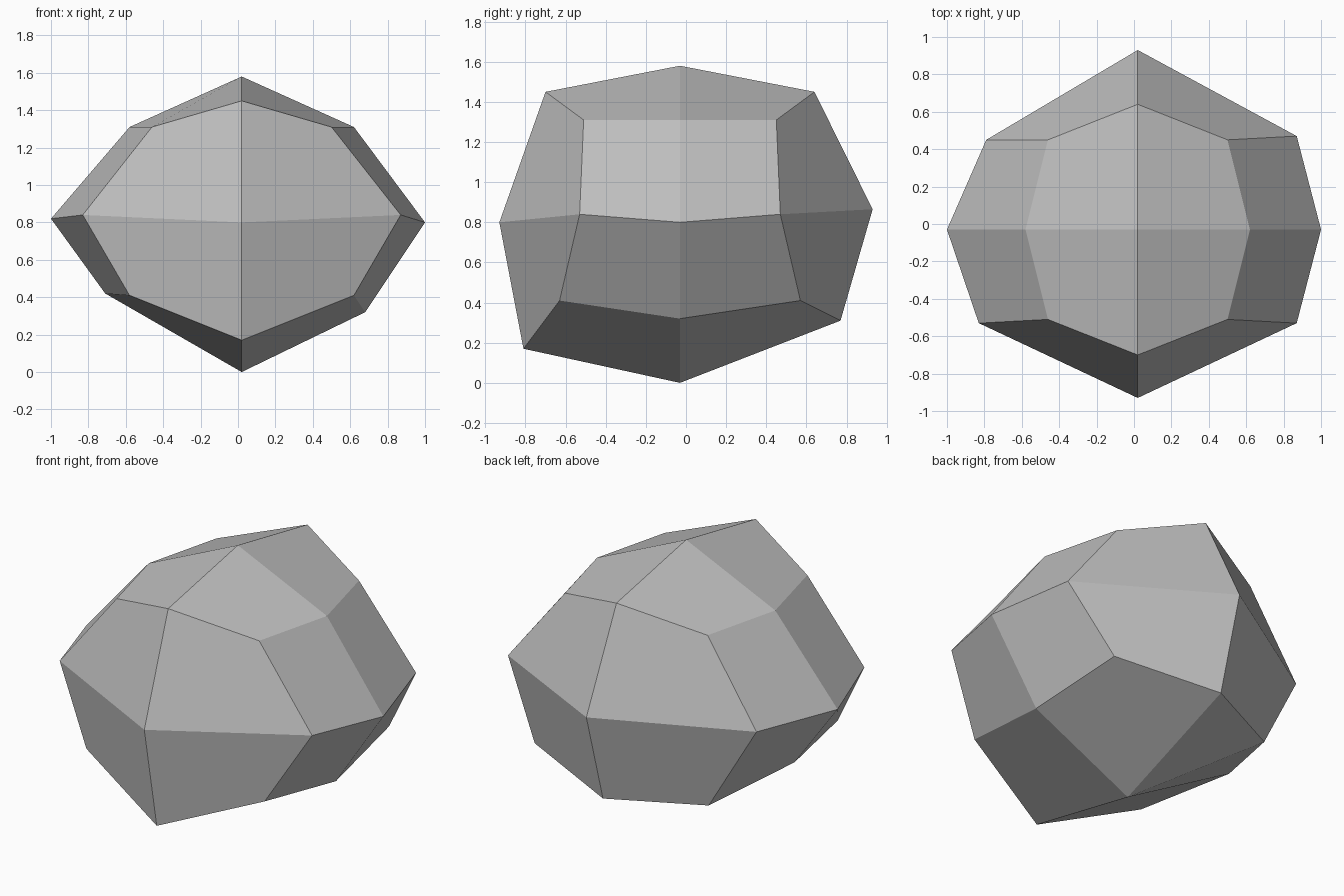
import bpy
import bmesh
from mathutils import Vector

# Remove the default object
default = bpy.data.objects.get("Cube")
if default:
    bpy.data.objects.remove(default, do_unlink=True)

# Stone material
stone = bpy.data.materials.new("stone_grey")
stone.use_nodes = True
colour = (0.52, 0.52, 0.52, 1)
stone.diffuse_color = colour
stone.node_tree.nodes["Principled BSDF"].inputs["Base Color"].default_value = colour

# Mirrored shape: (is side, is front or back, layer) -> reach in x, reach in y, height
MIRRORED = {
    (0, 0, 1): (0, 0, 1.58),
    (1, 0, 1): (.60, 0, 1.31),
    (0, 1, 1): (0, .67, 1.45),
    (1, 1, 1): (.48, .48, 1.31),
    (1, 0, 0): (.98, 0, .80),
    (0, 1, 0): (0, .90, .80),
    (1, 1, 0): (.85, .50, .84),
    (0, 0, -1): (0, 0, 0),
    (1, 0, -1): (.66, 0, .32),
    (0, 1, -1): (0, .78, .17),
    (1, 1, -1): (.60, .60, .41),
}

# Irregular points that break the mirror symmetry
IRREGULAR = {
    (-1, 0, 0): (1.02, 0, .82),
    (0, 1, 0): (0, .96, .865),
    (-1, 1, 0): (.81, .48, .81),
    (-1, 0, -1): (.73, 0, .42),
    (0, 1, -1): (0, .80, .31),
    (-1, 1, -1): (.53, .54, .31),
}
CENTRE = Vector((.02, -.03, 0))


def rock_point(key):
    """Place one point of the divided cube on the rock surface."""
    sx, sy, layer = key
    reach_x, reach_y, height = IRREGULAR.get(key) or MIRRORED[abs(sx), abs(sy), layer]
    return CENTRE + Vector((sx * reach_x, sy * reach_y, height))


# Cube with every side divided into four facets
bm = bmesh.new()
bmesh.ops.create_cube(bm, size=2)
bmesh.ops.subdivide_edges(bm, edges=bm.edges[:], cuts=1, use_grid_fill=True)
points = {}
for vert in bm.verts:
    key = tuple(round(c) for c in vert.co)
    points[key] = vert
    vert.co = rock_point(key)

# Crease the sunken facet underneath from the base to its corner
base, corner = points[0, 0, -1], points[-1, 1, -1]
for face in bm.faces[:]:
    if base in face.verts and corner in face.verts:
        bmesh.utils.face_split(face, base, corner)
        break

bmesh.ops.recalc_face_normals(bm, faces=bm.faces[:])
mesh = bpy.data.meshes.new("rock")
bm.to_mesh(mesh)
bm.free()
mesh.materials.append(stone)
rock = bpy.data.objects.new("rock", mesh)
bpy.context.collection.objects.link(rock)
